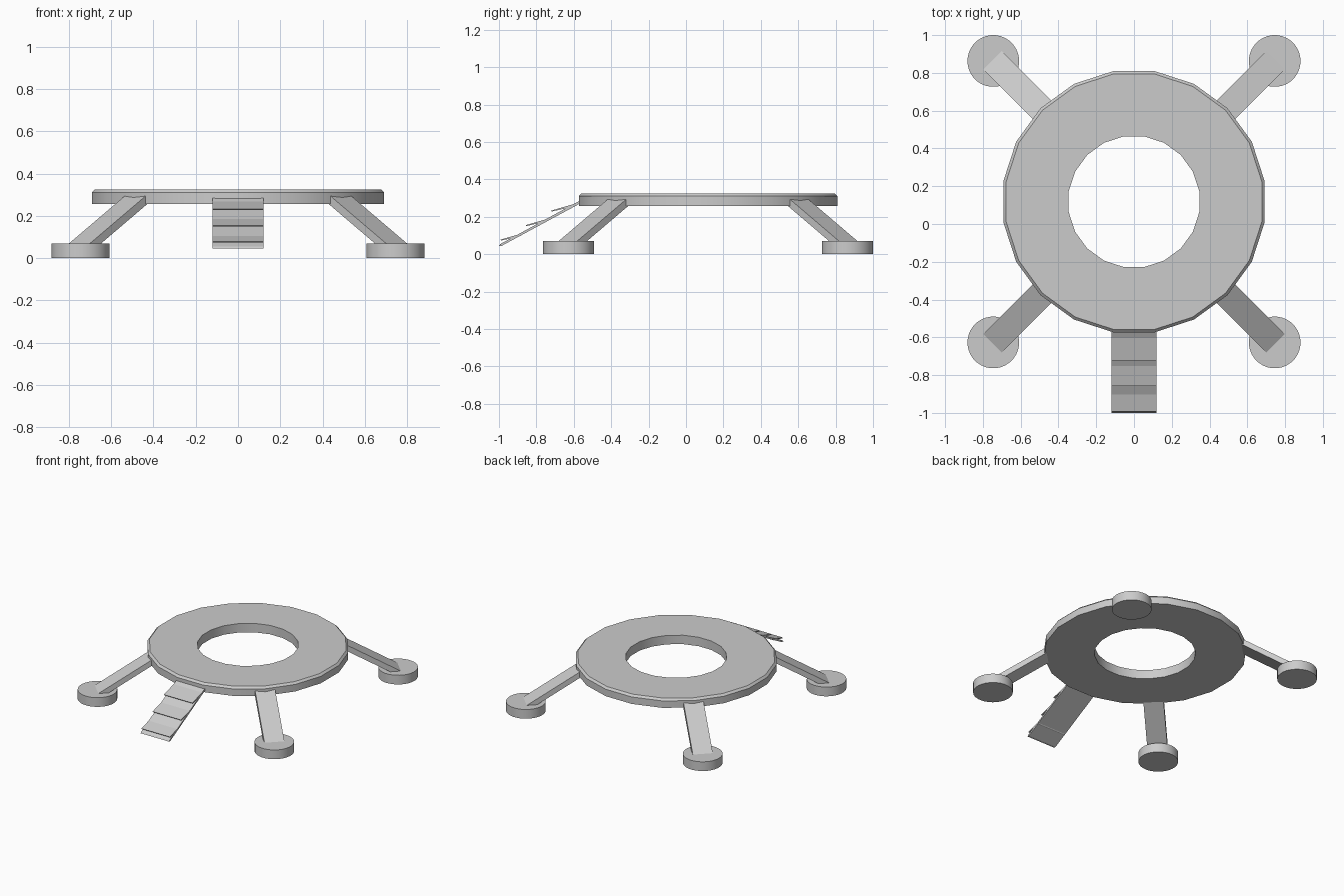
import bpy
import bmesh
from math import radians, sin, cos, pi

if "Cube" in bpy.data.objects:
    bpy.data.objects.remove(bpy.data.objects["Cube"])

CY = 0.118  # centre of the ring in y


def make(name, bm, smooth=False):
    bmesh.ops.recalc_face_normals(bm, faces=bm.faces)
    me = bpy.data.meshes.new(name)
    bm.to_mesh(me)
    bm.free()
    ob = bpy.data.objects.new(name, me)
    bpy.context.collection.objects.link(ob)
    if smooth:
        bpy.ops.object.select_all(action='DESELECT')
        ob.select_set(True)
        bpy.context.view_layer.objects.active = ob
        bpy.ops.object.shade_smooth_by_angle(angle=radians(30))
    return ob


def lathe(name, profile, sides, centre, closed):
    """Spin an (r, z) profile; open profiles get flat end caps."""
    bm = bmesh.new()
    loops = []
    for r, z in profile:
        loops.append([bm.verts.new((centre[0] + r * cos((k + .5) * 2 * pi / sides),
                                    centre[1] + r * sin((k + .5) * 2 * pi / sides), z))
                      for k in range(sides)])
    n = len(loops)
    for i in range(n if closed else n - 1):
        a, b = loops[i], loops[(i + 1) % n]
        for k in range(sides):
            j = (k + 1) % sides
            bm.faces.new((a[k], a[j], b[j], b[k]))
    if not closed:
        bm.faces.new(loops[0])
        bm.faces.new(loops[-1])
    return make(name, bm, True)


def extruded(name, profile, width):
    """Extrude a (y, z) outline across x, centred on x = 0."""
    bm = bmesh.new()
    f = bm.faces.new([bm.verts.new((-width / 2, y, z)) for y, z in profile])
    ext = bmesh.ops.extrude_face_region(bm, geom=[f])
    bmesh.ops.translate(bm, vec=(width, 0, 0),
                        verts=[v for v in ext['geom'] if isinstance(v, bmesh.types.BMVert)])
    return make(name, bm)


# Twenty-sided ring platform with a small chamfer on its top outer edge
lathe('ring_platform', [(0.35, 0.257), (0.70, 0.257), (0.70, 0.31),
                        (0.685, 0.325), (0.35, 0.325)], 20, (0, CY), True)

# Four sloping legs, each ending in a round foot pad
for side, sx in (('left', -1), ('right', 1)):
    for end, sy in (('front', -1), ('back', 1)):
        lathe(f'{end}_{side}_foot', [(0.137, 0), (0.137, 0.07)], 32,
              (sx * 0.745, CY + sy * 0.745), False)
        leg = extruded(f'{end}_{side}_leg',
                       [(0.66, 0.311), (1.085, 0.055), (1.065, 0.022), (0.645, 0.275)], 0.14)
        leg.location = (0, CY, 0)
        leg.rotation_euler = (0, 0, {(1, 1): -pi / 4, (-1, 1): pi / 4,
                                     (1, -1): -3 * pi / 4, (-1, -1): 3 * pi / 4}[(sx, sy)])

# Boarding ramp with three shallower tread plates
extruded('ramp', [(-0.55, 0.296), (-0.992, 0.055), (-1.0, 0.045),
                  (-0.985, 0.045), (-0.55, 0.28)], 0.24)
for i in range(3):
    y, z = -0.135 * i, -0.0775 * i
    extruded(f'tread_{i + 1}', [(-0.60 + y, 0.268 + z), (-0.722 + y, 0.233 + z),
                                (-0.718 + y, 0.228 + z), (-0.615 + y, 0.252 + z)], 0.24)
